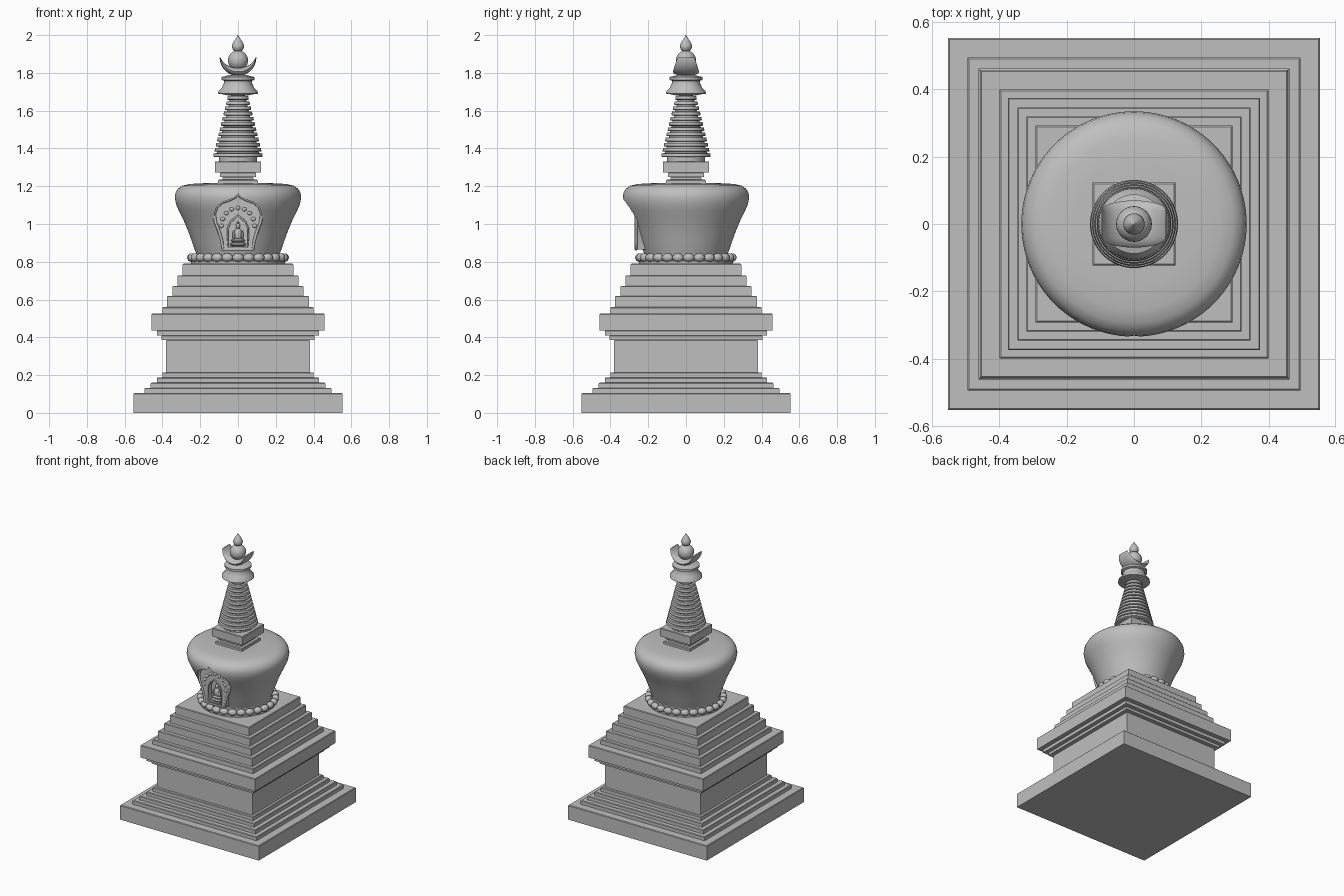
import bpy, bmesh, math
from mathutils import Vector

cube = bpy.data.objects.get("Cube")
if cube:
    bpy.data.objects.remove(cube, do_unlink=True)

stone = bpy.data.materials.new("grey stone")
stone.use_nodes = True
GREY = (0.52, 0.52, 0.52, 1)
stone.diffuse_color = GREY
stone.node_tree.nodes["Principled BSDF"].inputs["Base Color"].default_value = GREY


def finish(name, bm, smooth=True):
    bmesh.ops.recalc_face_normals(bm, faces=bm.faces)
    me = bpy.data.meshes.new(name)
    bm.to_mesh(me)
    bm.free()
    me.materials.append(stone)
    ob = bpy.data.objects.new(name, me)
    bpy.context.collection.objects.link(ob)
    if smooth:
        shade(ob)
    return ob


def activate(ob):
    bpy.ops.object.select_all(action='DESELECT')
    ob.select_set(True)
    bpy.context.view_layer.objects.active = ob


def shade(ob):
    activate(ob)
    bpy.ops.object.shade_smooth_by_angle(angle=math.radians(40))


def bridge(bm, loops):
    """Skin a list of closed vertex loops and cap both ends."""
    for a, b in zip(loops, loops[1:]):
        n = len(a)
        for i in range(n):
            j = (i + 1) % n
            bm.faces.new((a[i], a[j], b[j], b[i]))
    bm.faces.new(loops[0])
    bm.faces.new(loops[-1])


def lathe(name, profile, sides=64):
    """Turn (radius, z) points; four sides gives a square of that half width."""
    square = sides == 4
    bm = bmesh.new()
    loops = []
    for r, z in profile:
        k = r * math.sqrt(2) if square else r
        off = math.pi / 4 if square else 0
        loops.append([bm.verts.new((k * math.cos(off + math.tau * i / sides),
                                    k * math.sin(off + math.tau * i / sides), z))
                      for i in range(sides)])
    bridge(bm, loops)
    return finish(name, bm, not square)


def tiers(name, z, steps):
    """Stack of square slabs given as (half width, top height)."""
    profile = []
    for half, top in steps:
        profile += [(half, z), (half, top - 0.004), (half - 0.004, top)]
        z = top
    return lathe(name, profile, 4)


def ellipsoid(name, loc, size, segs=20):
    bm = bmesh.new()
    bmesh.ops.create_uvsphere(bm, u_segments=segs, v_segments=segs // 2, radius=1)
    for v in bm.verts:
        v.co = Vector(loc) + Vector([c * s for c, s in zip(v.co, size)])
    return finish(name, bm)


def mirror_outline(half):
    return half + [(-x, z) for x, z in reversed(half) if x > 0]


def slab(name, outline, y0, y1):
    """Extrude an (x, z) outline between two depths."""
    bm = bmesh.new()
    bridge(bm, [[bm.verts.new((x, y, z)) for x, z in outline] for y in (y0, y1)])
    return finish(name, bm, False)


def cut(ob, cutter):
    mod = ob.modifiers.new("cut", 'BOOLEAN')
    mod.operation = 'DIFFERENCE'
    mod.solver = 'EXACT'
    mod.object = cutter
    activate(ob)
    bpy.ops.object.modifier_apply(modifier=mod.name)


def tube(name, outline, y, radius):
    cu = bpy.data.curves.new(name, 'CURVE')
    cu.dimensions = '3D'
    cu.bevel_depth = radius
    cu.bevel_resolution = 2
    sp = cu.splines.new('POLY')
    sp.points.add(len(outline) - 1)
    for p, (x, z) in zip(sp.points, outline):
        p.co = (x, y, z, 1)
    sp.use_cyclic_u = True
    cu.materials.append(stone)
    ob = bpy.data.objects.new(name, cu)
    bpy.context.collection.objects.link(ob)


# Square base, throne and stepped terraces
tiers("plinth", 0, [(0.553, 0.105), (0.495, 0.132), (0.462, 0.16), (0.43, 0.187), (0.4, 0.215)])
tiers("throne_body", 0.215, [(0.38, 0.387)])
tiers("throne_cornice", 0.387, [(0.405, 0.41), (0.43, 0.437), (0.458, 0.526)])
tiers("terrace_steps", 0.526, [(0.4, 0.56), (0.375, 0.62), (0.347, 0.672),
                               (0.32, 0.728), (0.293, 0.79)])

# Ring of beads under the vase
lathe("vase_foot", [(0.25, 0.79), (0.25, 0.805), (0.22, 0.81), (0.22, 0.85)])
BEADS = 27
for i in range(BEADS):
    a = math.tau * i / BEADS - math.pi / 2
    bead = ellipsoid("foot_bead", (0, 0, 0), (0.024, 0.031, 0.023), 14)
    bead.location = (0.246 * math.cos(a), 0.246 * math.sin(a), 0.822)
    bead.rotation_euler.z = a

# Vase body
vase = lathe("vase", [(0.212, 0.82), (0.228, 0.86), (0.245, 0.91), (0.265, 0.965), (0.288, 1.02),
                      (0.313, 1.07), (0.328, 1.105), (0.335, 1.14), (0.331, 1.165), (0.318, 1.187),
                      (0.295, 1.203), (0.255, 1.212), (0.18, 1.216)], 96)

# Pointed niche on the front of the vase
arch = mirror_outline([(0.08, 0.865), (0.086, 0.91), (0.1, 0.96), (0.12, 1.01), (0.125, 1.055),
                       (0.113, 1.09), (0.085, 1.115), (0.045, 1.128), (0.016, 1.142), (0, 1.16)])
inner = mirror_outline([(0.05, 0.878), (0.054, 0.93), (0.052, 0.98), (0.04, 1.01),
                        (0.018, 1.03), (0, 1.045)])
outer_cutter = slab("outer_cutter", arch, -0.5, -0.25)
inner_cutter = slab("inner_cutter", inner, -0.5, -0.225)
frame = slab("niche_frame", arch, -0.264, -0.2)
cut(vase, outer_cutter)
for part in (vase, frame):
    cut(part, inner_cutter)
    shade(part)
for cutter in (outer_cutter, inner_cutter):
    bpy.data.objects.remove(cutter, do_unlink=True)
tube("niche_border", arch, -0.264, 0.008)
tube("niche_inner_border", inner, -0.264, 0.005)
for i in range(9):
    a = math.pi * i / 8
    ellipsoid("niche_ornament", (0.088 * math.cos(a), -0.264, 0.99 + 0.095 * math.sin(a)),
              (0.013, 0.009, 0.011), 10)

# Seated figure in the niche
for name, z, size in (("figure_seat", 0.892, (0.045, 0.022, 0.012)),
                      ("figure_legs", 0.912, (0.038, 0.022, 0.012)),
                      ("figure_torso", 0.945, (0.021, 0.015, 0.034)),
                      ("figure_head", 0.99, (0.012, 0.012, 0.015)),
                      ("figure_topknot", 1.007, (0.005, 0.005, 0.007))):
    ellipsoid(name, (0, -0.24, z), size, 14)
for s in (-1, 1):
    ellipsoid("figure_arm", (s * 0.022, -0.242, 0.94), (0.008, 0.01, 0.026), 10)

# Square harmika below the spire
tiers("harmika", 1.212, [(0.105, 1.235), (0.082, 1.25), (0.095, 1.273), (0.123, 1.332)])

# Spire of shrinking rings
rings = [(0.1, 1.33), (0.1, 1.355)]
COUNT, PITCH = 12, 0.0275
for i in range(COUNT):
    r = 0.131 - 0.074 * i / (COUNT - 1)
    z = 1.355 + i * PITCH
    rings += [(r - 0.004, z), (r, z + 0.003), (r - 0.003, z + PITCH * 0.7),
              (r - 0.02, z + PITCH * 0.72), (r - 0.02, z + PITCH)]
lathe("spire_rings", rings, 48)

# Parasol crown
lathe("parasol", [(0.05, 1.68), (0.075, 1.686), (0.106, 1.69), (0.104, 1.702), (0.085, 1.722),
                  (0.074, 1.748), (0.074, 1.758), (0.088, 1.763), (0.088, 1.778),
                  (0.07, 1.782), (0.045, 1.79)], 48)

# Crescent moon: elliptical sections swept along a half circle
bm = bmesh.new()
sections = []
STEPS, AROUND = 28, 16
for i in range(STEPS + 1):
    t = math.pi + math.pi * i / STEPS
    down = -math.sin(t)
    mid_r = 0.095 - 0.019 * down
    thick = 0.002 + 0.02 * down
    width = 0.042 + 0.028 * down ** 0.7 if down > 0.001 else 0.042
    loop = []
    for k in range(AROUND):
        a = math.tau * k / AROUND
        r = mid_r + thick * math.cos(a)
        loop.append(bm.verts.new((r * math.cos(t), width * math.sin(a), 1.882 + r * math.sin(t))))
    sections.append(loop)
bridge(bm, sections)
finish("crescent_moon", bm)

# Sun disc and flame tip
ellipsoid("sun", (0, 0, 1.866), (0.053, 0.053, 0.053), 32)
lathe("flame_tip", [(0.012, 1.91), (0.024, 1.92), (0.032, 1.935), (0.031, 1.948), (0.023, 1.965),
                    (0.012, 1.982), (0.005, 1.993), (0.001, 2.0)], 32)
